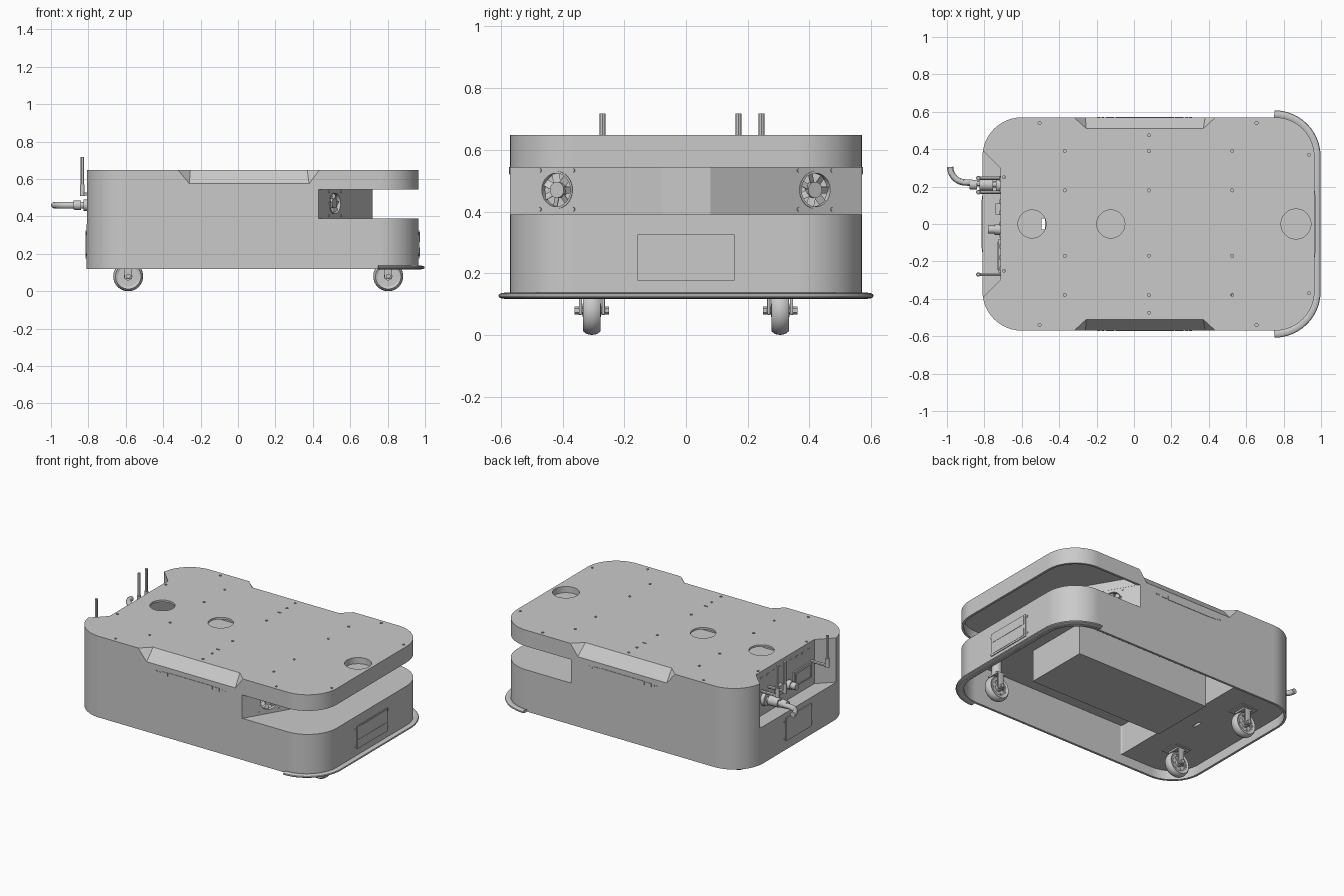
import bpy, bmesh, math
from mathutils import Matrix, Vector

cube = bpy.data.objects.get("Cube")
if cube:
    bpy.data.objects.remove(cube, do_unlink=True)

GREY = bpy.data.materials.new("body grey")
GREY.use_nodes = True
GREY.diffuse_color = (0.59, 0.59, 0.59, 1)
GREY.node_tree.nodes["Principled BSDF"].inputs["Base Color"].default_value = GREY.diffuse_color
T = Matrix.Translation
X90 = Matrix.Rotation(math.pi / 2, 4, 'X')
Y90 = Matrix.Rotation(math.pi / 2, 4, 'Y')
TOP = 0.648


def add(name, bm, matrix=None):
    bmesh.ops.recalc_face_normals(bm, faces=bm.faces)
    mesh = bpy.data.meshes.new(name)
    bm.to_mesh(mesh)
    bm.free()
    ob = bpy.data.objects.new(name, mesh)
    bpy.context.collection.objects.link(ob)
    mesh.materials.append(GREY)
    if matrix is not None:
        mesh.transform(matrix)
    return ob


def box(name, lo, hi, bevel=0, matrix=None):
    bm = bmesh.new()
    bmesh.ops.create_cube(bm, size=1)
    for v in bm.verts:
        v.co = [a + (c + 0.5) * (b - a) for a, b, c in zip(lo, hi, v.co)]
    if bevel:
        bmesh.ops.bevel(bm, geom=bm.edges[:], offset=bevel, segments=2, affect='EDGES', profile=0.5)
    return add(name, bm, matrix)


def prism(name, pts, z0, z1):
    bm = bmesh.new()
    face = bm.faces.new([bm.verts.new((x, y, z0)) for x, y in pts])
    top = bmesh.ops.extrude_face_region(bm, geom=[face])["geom"]
    for v in top:
        if isinstance(v, bmesh.types.BMVert):
            v.co.z = z1
    return add(name, bm)


def cyl(name, r, depth, matrix, r2=None, seg=32):
    bm = bmesh.new()
    bmesh.ops.create_cone(bm, cap_ends=True, segments=seg, radius1=r,
                          radius2=r if r2 is None else r2, depth=depth)
    return add(name, bm, matrix)


def screw(name, matrix, depth=0.005):
    return cyl(name, 0.007, depth, matrix, seg=12)


def lathe(name, profile, matrix, seg=40):
    # closed ring profile of (radius, height) turned about local z
    bm = bmesh.new()
    rings = []
    for i in range(seg):
        a = math.tau * i / seg
        rings.append([bm.verts.new((r * math.cos(a), r * math.sin(a), h)) for r, h in profile])
    n = len(profile)
    for i in range(seg):
        p, q = rings[i], rings[(i + 1) % seg]
        for j in range(n):
            k = (j + 1) % n
            bm.faces.new((p[j], q[j], q[k], p[k]))
    return add(name, bm, matrix)


def tube(name, pts, r, squash=1):
    cu = bpy.data.curves.new(name, 'CURVE')
    cu.dimensions = '3D'
    cu.bevel_depth, cu.bevel_resolution, cu.use_fill_caps = r, 4, True
    sp = cu.splines.new('POLY')
    sp.points.add(len(pts) - 1)
    z = pts[0][2]
    for p, c in zip(sp.points, pts):
        p.co = (*c, 1)
    ob = bpy.data.objects.new(name, cu)
    bpy.context.collection.objects.link(ob)
    cu.materials.append(GREY)
    bpy.ops.object.select_all(action='DESELECT')
    ob.select_set(True)
    bpy.context.view_layer.objects.active = ob
    bpy.ops.object.convert(target='MESH')
    for v in bpy.context.view_layer.objects.active.data.vertices:
        v.co.z = z + (v.co.z - z) * squash


def cut(target, cutter):
    mod = target.modifiers.new("cut", 'BOOLEAN')
    mod.operation, mod.solver, mod.object = 'DIFFERENCE', 'EXACT', cutter
    bpy.context.view_layer.objects.active = target
    bpy.ops.object.modifier_apply(modifier=mod.name)
    bpy.data.objects.remove(cutter, do_unlink=True)


def arc(cx, cy, r, a0, a1, n=14):
    return [(cx + r * math.cos(math.radians(a0 + (a1 - a0) * i / n)),
             cy + r * math.sin(math.radians(a0 + (a1 - a0) * i / n))) for i in range(n + 1)]


def front_end(r, x=0.755):
    return arc(x, 0.36, r, 90, 0) + arc(x, -0.36, r, 0, -90)


def back_end(x, h, r):
    return arc(x + r, r - h, r, -90, -180) + arc(x + r, h - r, r, 180, 90)


# Main shell, hollow underneath, with the scanner slot and the rear bay
shell = prism("body_shell", front_end(0.21) + back_end(-0.81, 0.57, 0.21), 0.119, TOP)
cut(shell, prism("c", front_end(0.195) + back_end(-0.795, 0.555, 0.195), 0.0, 0.18))
cut(shell, prism("c", front_end(0.195) + back_end(-0.37, 0.555, 0.01), 0.1, 0.375))
wall = [(0.72, -0.08), (0.72, 0.08)]
cut(shell, prism("c", [(0.412, -0.6)] + wall + [(0.412, 0.6), (1.1, 0.6), (1.1, -0.6)], 0.39, 0.543))
cut(shell, prism("c", [(-0.715, -0.3), (-0.715, 0.3), (-0.905, 0.49), (-0.905, -0.49)], 0.36, 0.8))

# Hollow behind the slot wall, recessed lip above the slot, holes in the top plate
cut(shell, prism("c", [(-0.69, -0.49), (0.455, -0.49), (0.7, -0.08), (0.7, 0.08),
                       (0.455, 0.49), (-0.69, 0.49)], 0.39, 0.635))
cut(shell, prism("c", front_end(0.195) + [(0.44, -0.555)] + wall + [(0.44, 0.555)], 0.53, 0.6))
for x, r in ((-0.545, 0.075), (-0.124, 0.075), (0.866, 0.08)):
    cut(shell, prism("c", arc(x, 0, r, 0, 350, 35), 0.608, 0.7))
cut(shell, box("c", (-0.495, -0.03, 0.1), (-0.475, 0.03, 0.45)))

# Screw holes in the top plate
bm = bmesh.new()
spots = [(x, y) for x in (-0.37, 0.08, 0.525) for y in (-0.38, -0.17, 0.18, 0.39)]
spots += [(x, s * y) for s in (1, -1)
          for x, y in ((0.08, 0.475), (-0.505, 0.54), (0.655, 0.54), (0.935, 0.37), (-0.695, 0.25))]
for x, y in spots:
    bmesh.ops.create_cone(bm, cap_ends=True, segments=12, radius1=0.008, radius2=0.008,
                          depth=0.04, matrix=T((x, y, TOP)))
cut(shell, add("c", bm))
for s in (1, -1):
    cut(shell, box("c", (0.065, s * 0.315 - 0.004, TOP - 0.008), (0.09, s * 0.315 + 0.004, 0.7)))

# Sloped grip notches along both sides
for s in (1, -1):
    bm = bmesh.new()
    for x, y, z in ((-0.32, 0.57, TOP), (0.435, 0.57, TOP), (-0.255, 0.51, TOP),
                    (0.37, 0.51, TOP), (-0.26, 0.57, 0.575), (0.38, 0.57, 0.575)):
        bm.verts.new((x, s * y, z))
        if y > 0.55:
            bm.verts.new((x, s * (y + 0.05), z))
        if z == TOP:
            bm.verts.new((x, s * y, z + 0.05))
            bm.verts.new((x, s * (y + 0.05), z + 0.05))
    bmesh.ops.convex_hull(bm, input=bm.verts[:])
    cut(shell, add("c", bm))

# Fans in the slanted slot walls
for s in (1, -1):
    n = Vector((0.86, s * 0.51, 0))
    M = T((0.519, s * 0.42, 0.47)) @ n.to_track_quat('Z', 'Y').to_matrix().to_4x4()
    cut(shell, cyl("c", 0.06, 0.07, M))
    lathe("fan_ring", [(0.054, -0.02), (0.061, -0.02), (0.061, 0.002), (0.054, 0.002)], M)
    cyl("fan_hub", 0.026, 0.022, M @ T((0, 0, -0.014)))
    for i in range(7):
        turn = Matrix.Rotation(math.tau * i / 7, 4, 'Z') @ T((0.04, 0, -0.014))
        box("fan_blade", (-0.018, -0.012, -0.001), (0.018, 0.012, 0.001),
            matrix=M @ turn @ Matrix.Rotation(0.5, 4, 'X'))
    for a in (-1, 1):
        for b in (-1, 1):
            screw("fan_screw", M @ T((a * 0.063, b * 0.063, 0.001)))

# Battery box beneath the deck
box("battery_box", (-0.372, -0.215, 0.168), (0.6, 0.215, 0.38))

# Light bars under the grips
for s in (1, -1):
    box("light_bar", (-0.1, s * 0.57 - 0.003, 0.52), (0.215, s * 0.57 + 0.003, 0.544))
    for side in (1, -1):
        mid = 0.057 + side * 0.185
        box("light_end", (mid - 0.022, s * 0.57 - 0.003, 0.522),
            (mid + 0.022, s * 0.57 + 0.003, 0.542))
        for d in (0.225, 0.245):
            screw("light_screw", T((0.057 + side * d, s * 0.57, 0.532)) @ X90)

# Access panels on both ends
for x, half in ((0.965, 0.157), (-0.81, 0.13)):
    box("access_panel", (x - 0.005, -half, 0.176), (x + 0.005, half, 0.325))
    for s in (1, -1):
        for z in (0.195, 0.307):
            screw("panel_screw", T((x, s * (half + 0.012), z)) @ Y90, 0.006)
for z0, z1 in ((0.187, 0.235), (0.263, 0.318)):
    box("panel_slat", (0.965, -0.145, z0), (0.972, 0.145, z1))

# Bumper rail around the front foot
tube("bumper_rail", [(x, y, 0.127) for x, y in front_end(0.228, 0.75)], 0.02, 0.5)

# Casters: one on the front right, two at the back
for x, y, stem_top in ((0.803, -0.305, 0.375), (-0.587, -0.305, 0.18), (-0.587, 0.305, 0.18)):
    W = T((x, y, 0.08)) @ X90
    lathe("caster_tyre", [(0.055, -0.022), (0.068, -0.028), (0.077, -0.017), (0.08, 0),
                          (0.077, 0.017), (0.068, 0.028), (0.055, 0.022)], W)
    cyl("caster_disc", 0.056, 0.028, W)
    lathe("caster_rim", [(0.046, -0.02), (0.056, -0.02), (0.056, 0.02), (0.046, 0.02)], W)
    cyl("caster_hub", 0.022, 0.06, W)
    cyl("caster_axle", 0.013, 0.112, W, seg=6)
    for i in range(6):
        cyl("hub_bolt", 0.006, 0.036, W @ Matrix.Rotation(math.tau * i / 6, 4, 'Z')
            @ T((0.035, 0, 0)), seg=10)
    for s in (1, -1):
        box("caster_fork", (x - 0.02, y + s * 0.037 - 0.005, 0.065),
            (x + 0.02, y + s * 0.037 + 0.005, 0.17), bevel=0.002)
    box("fork_bridge", (x - 0.03, y - 0.042, 0.163), (x + 0.03, y + 0.042, 0.175))
    cyl("caster_swivel", 0.03, stem_top - 0.165, T((x, y, (stem_top + 0.17) / 2)))
    box("caster_plate", (x - 0.06, y - 0.06, stem_top - 0.006), (x + 0.06, y + 0.06, stem_top + 0.004))

# Antennas and hose in the rear bay
for y in (-0.27, 0.17, 0.245):
    tube("antenna_elbow", [(-0.715, y, 0.52), (-0.832, y, 0.52)], 0.009)
    tube("antenna_rod", [(-0.832, y, 0.512), (-0.832, y, 0.717)], 0.0095)
    cyl("antenna_foot", 0.012, 0.06, T((-0.832, y, 0.54)), seg=16)
bend = arc(-0.9, 0.3, 0.083, 270, 180, 10)
tube("hose", [(-0.715, 0.21, 0.46)] + [(x, y + 0.005, 0.46) for x, y in bend], 0.017)
for x, r, depth in ((-0.725, 0.042, 0.025), (-0.79, 0.03, 0.07), (-0.86, 0.024, 0.04)):
    cyl("hose_coupling", r, depth, T((x, 0.21, 0.46)) @ Y90, r2=r * 1.1)

# Control panel details in the rear bay
box("display_frame", (-0.725, -0.26, 0.42), (-0.71, -0.08, 0.52))
box("display_face", (-0.73, -0.245, 0.433), (-0.72, -0.095, 0.507))
box("socket_block", (-0.74, 0.05, 0.44), (-0.71, 0.11, 0.5))
cyl("stop_button_base", 0.028, 0.03, T((-0.73, -0.03, 0.46)) @ Y90)
cyl("stop_button", 0.022, 0.05, T((-0.755, -0.03, 0.46)) @ Y90)
for i in range(9):
    y = -0.24 + i * 0.06
    box("bay_vent", (-0.718, y - 0.012, 0.6), (-0.712, y + 0.012, 0.612))

# Smooth the curved surfaces, keep hard edges crisp and large flats even
bpy.ops.object.select_all(action='DESELECT')
for ob in bpy.context.scene.objects:
    if ob.type == 'MESH':
        ob.select_set(True)
        bpy.context.view_layer.objects.active = ob
bpy.ops.object.shade_smooth_by_angle(angle=math.radians(30))
shell.modifiers.new("even_normals", 'WEIGHTED_NORMAL').keep_sharp = True
